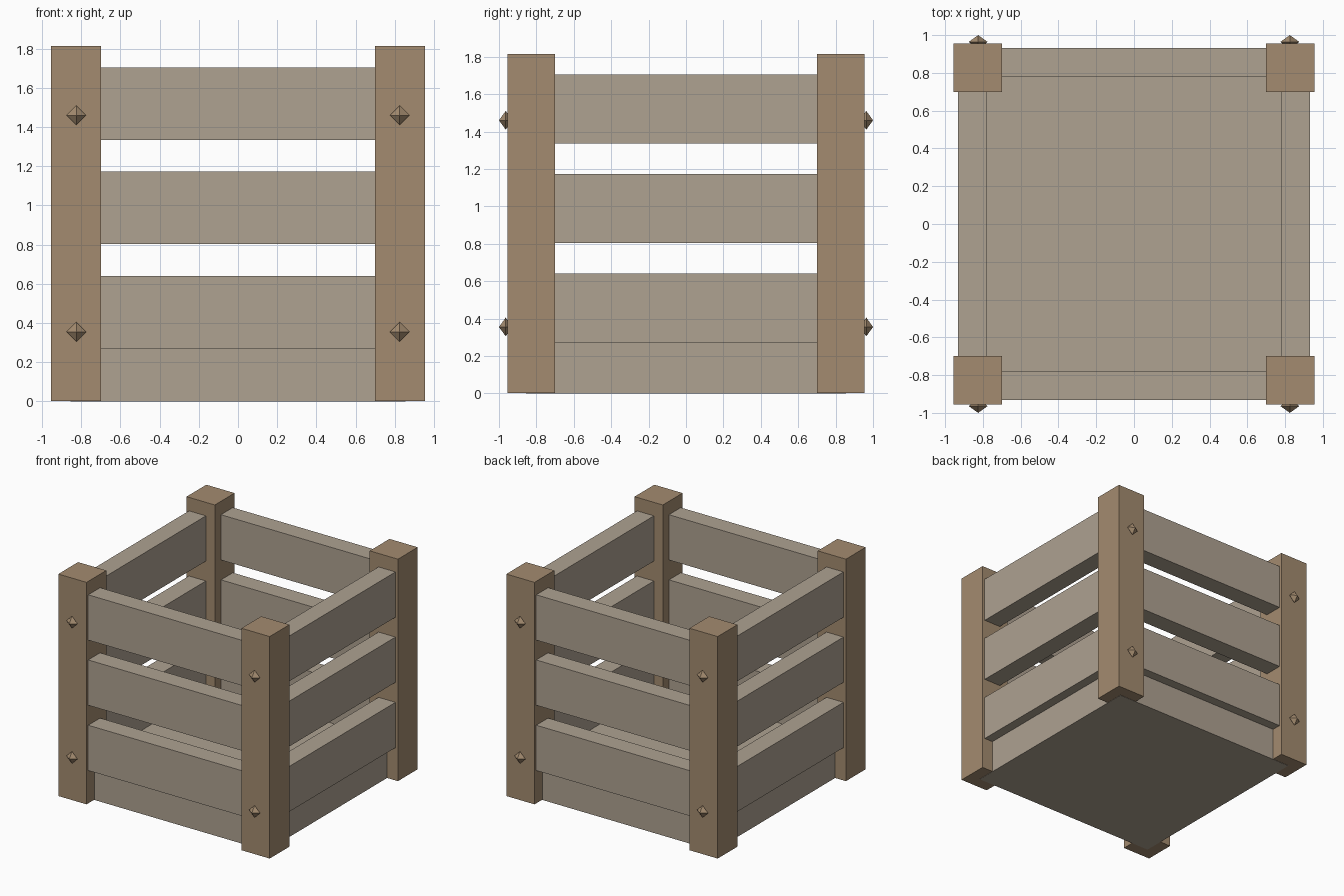
import bpy, bmesh
from mathutils import Matrix

if "Cube" in bpy.data.objects:
    bpy.data.objects.remove(bpy.data.objects["Cube"])


def material(name, color):
    m = bpy.data.materials.new(name)
    m.diffuse_color = (*color, 1)
    m.use_nodes = True
    m.node_tree.nodes["Principled BSDF"].inputs["Base Color"].default_value = m.diffuse_color
    return m


post_wood = material("brown post wood", (0.37, 0.26, 0.16))
slat_wood = material("grey slat wood", (0.425, 0.36, 0.285))


def finish(bm, name, mat):
    bmesh.ops.recalc_face_normals(bm, faces=bm.faces)
    mesh = bpy.data.meshes.new(name)
    bm.to_mesh(mesh)
    bm.free()
    mesh.materials.append(mat)
    obj = bpy.data.objects.new(name, mesh)
    bpy.context.collection.objects.link(obj)
    return obj


def box(name, lo, hi, mat):
    size = [b - a for a, b in zip(lo, hi)]
    mid = [(a + b) / 2 for a, b in zip(lo, hi)]
    bm = bmesh.new()
    bmesh.ops.create_cube(bm, size=1, matrix=Matrix.Translation(mid) @ Matrix.Diagonal((*size, 1)))
    return finish(bm, name, mat)


def stud(name, x, y, z):
    # four-sided double pyramid, points along y
    bm = bmesh.new()
    ring = [bm.verts.new((x + dx, y, z + dz))
            for dx, dz in ((0.05, 0), (0, 0.05), (-0.05, 0), (0, -0.05))]
    for tip_y in (y - 0.036, y + 0.036):
        tip = bm.verts.new((x, tip_y, z))
        for i in range(4):
            bm.faces.new((ring[i], ring[(i + 1) % 4], tip))
    return finish(bm, name, post_wood)


# Solid base, set back under the slats
box("base", (-0.855, -0.855, 0), (0.855, 0.855, 0.27), slat_wood)

# Corner posts with two studs each on the front and back
for sy, end in ((-1, "front"), (1, "back")):
    for sx, side in ((-1, "left"), (1, "right")):
        cx, cy = sx * 0.8275, sy * 0.8275
        box(f"{end}_{side}_post", (cx - 0.1275, cy - 0.1275, 0.002),
            (cx + 0.1275, cy + 0.1275, 1.815), post_wood)
        for z, level in ((0.355, "lower"), (1.46, "upper")):
            stud(f"{end}_{side}_{level}_stud", sx * 0.825, sy * 0.964, z)

# Three slats on each of the four sides
for n, z in enumerate((0.27, 0.803, 1.335), 1):
    for s, end, side in ((-1, "front", "left"), (1, "back", "right")):
        a, b = sorted((s * 0.78, s * 0.933))
        box(f"{end}_slat_{n}", (-0.72, a, z), (0.72, b, z + 0.37), slat_wood)
        box(f"{side}_slat_{n}", (a, -0.72, z), (b, 0.72, z + 0.37), slat_wood)
